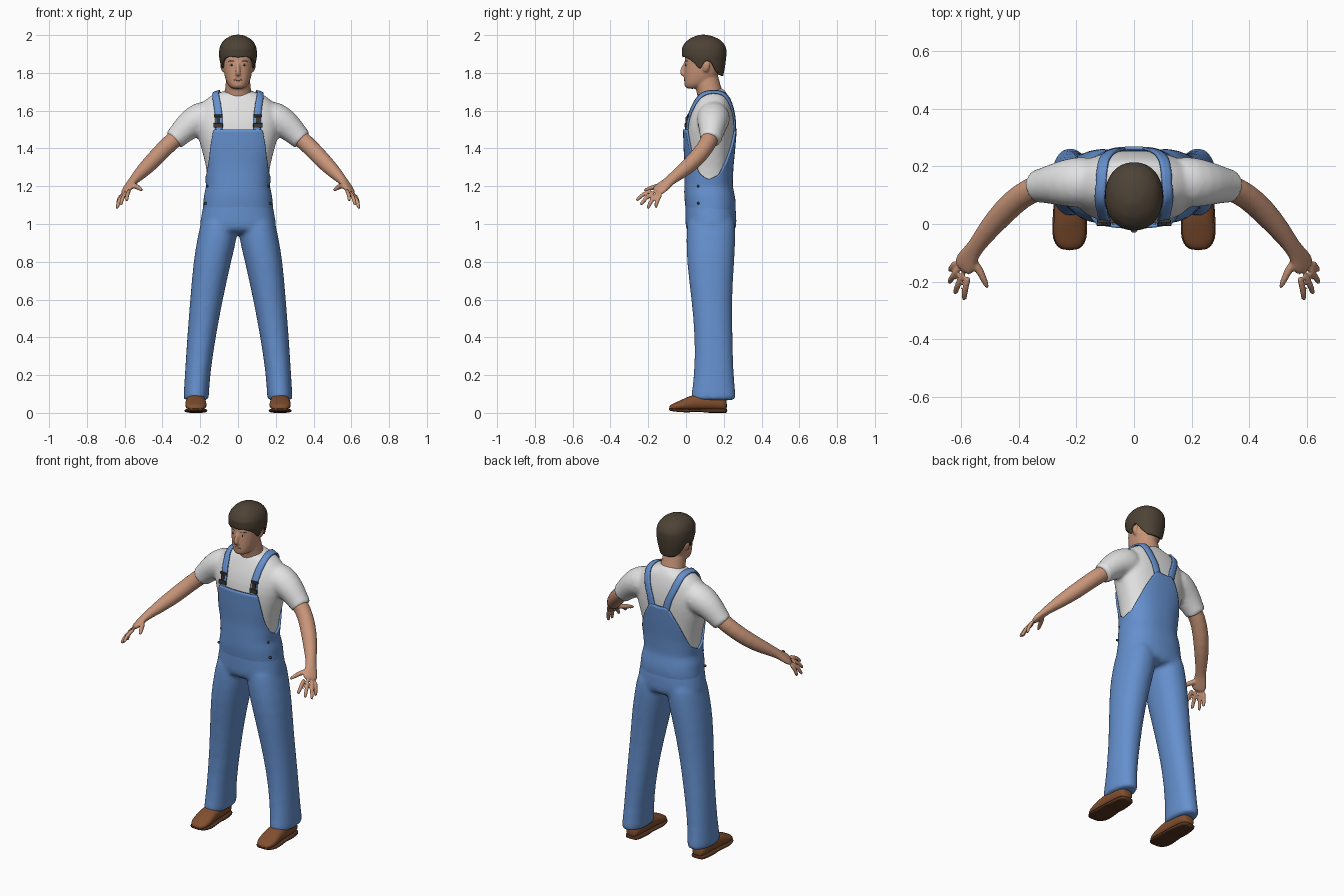
import bpy, bmesh, math
from mathutils import Vector

cube = bpy.data.objects.get("Cube")
if cube:
    bpy.data.objects.remove(cube, do_unlink=True)


def material(name, rgb):
    mat = bpy.data.materials.new(name)
    mat.use_nodes = True
    mat.diffuse_color = (*rgb, 1)
    mat.node_tree.nodes["Principled BSDF"].inputs["Base Color"].default_value = (*rgb, 1)
    return mat


SKIN = material("skin", (.58, .30, .19))
LIPS = material("lips", (.42, .17, .12))
HAIR = material("dark brown hair", (.075, .055, .036))
WHITE = material("white cotton", (.76, .76, .76))
DENIM = material("blue denim", (.13, .28, .62))
LEATHER = material("brown leather", (.22, .078, .028))
SOLE = material("dark sole", (.09, .034, .014))
METAL = material("dark metal", (.045, .04, .035))
X, Z = Vector((1, 0, 0)), Vector((0, 0, 1))


def lookup(table, key):
    """Interpolate the rows of a table sorted by their first column."""
    key = min(max(key, table[0][0]), table[-1][0])
    for a, b in zip(table, table[1:]):
        if key <= b[0]:
            t = (key - a[0]) / (b[0] - a[0])
            return [p + (q - p) * t for p, q in zip(a[1:], b[1:])]


def power(v, e):
    return math.copysign(abs(v) ** e, v)


def skin_rings(bm, rings, caps=(True, True)):
    n = len(rings[0])
    for a, b in zip(rings, rings[1:]):
        for i in range(n):
            bm.faces.new((a[i], a[(i + 1) % n], b[(i + 1) % n], b[i]))
    if caps[0]:
        bm.faces.new(rings[0][::-1])
    if caps[1]:
        bm.faces.new(rings[-1])


def tube(bm, pts, side=X, axis=None, n=12, e=1, mirror=False):
    """Loft ellipses along points (x, y, z, radius along side, other radius)."""
    for sx in ((1, -1) if mirror else (1,)):
        rings = []
        for i, p in enumerate(pts):
            c = Vector(p[:3])
            ra, rb = p[3], p[-1]
            t = axis or (Vector(pts[min(i + 1, len(pts) - 1)][:3]) - Vector(pts[max(i - 1, 0)][:3])).normalized()
            u = (side - t * side.dot(t)).normalized()
            v = t.cross(u)
            ring = []
            for k in range(n):
                a = math.tau * k / n
                q = c + u * ra * power(math.cos(a), e) + v * rb * power(math.sin(a), e)
                ring.append(bm.verts.new((q.x * sx, q.y, q.z)))
            rings.append(ring)
        skin_rings(bm, rings)


def body_rows(table, z_values, grow=0):
    """Turn (z, half width, front, back) rows into tube points."""
    rows = []
    for z in z_values:
        rx, f, b = lookup(table, z)
        rows.append((0, (f + b) / 2, z, rx + grow, (b - f) / 2 + grow))
    return rows


def finish(name, bm, mat, sub=1, voxel=0, relax=4, thick=0):
    bmesh.ops.recalc_face_normals(bm, faces=bm.faces)
    mesh = bpy.data.meshes.new(name)
    bm.to_mesh(mesh)
    bm.free()
    mesh.materials.append(mat)
    for p in mesh.polygons:
        p.use_smooth = True
    ob = bpy.data.objects.new(name, mesh)
    bpy.context.collection.objects.link(ob)
    if sub:
        ob.modifiers.new("round", 'SUBSURF').levels = sub
        ob.modifiers["round"].render_levels = sub
    if voxel:
        m = ob.modifiers.new("merge", 'REMESH')
        m.mode, m.voxel_size, m.use_smooth_shade = 'VOXEL', voxel, True
        m = ob.modifiers.new("relax", 'SMOOTH')
        m.factor, m.iterations = .5, relax
    if thick:
        m = ob.modifiers.new("thickness", 'SOLIDIFY')
        m.thickness, m.offset = thick, -1
    return ob


def panel(name, mat, table, bottom, top, grow, cols, rows, e, cap):
    """Wrap a shell round a body table between two edge heights."""
    bm = bmesh.new()
    rings = []
    for r in range(rows + 1):
        ring = []
        for c in range(cols):
            a = math.tau * c / cols
            deg = math.degrees(min(a, math.tau - a))
            lo, hi = lookup(bottom, deg)[0], lookup(top, deg)[0]
            z = lo + (hi - lo) * r / rows
            rx, f, b = lookup(table, z)
            g = grow(z)
            ring.append(bm.verts.new(((rx + g) * power(math.sin(a), e),
                                      (f + b) / 2 - ((b - f) / 2 + g) * power(math.cos(a), e), z)))
        rings.append(ring)
    skin_rings(bm, rings, (False, cap))
    return finish(name, bm, mat, thick=.012)


def block(name, mat, at, size, ball=False):
    bm = bmesh.new()
    if ball:
        bmesh.ops.create_uvsphere(bm, u_segments=16, v_segments=10, radius=.5)
    else:
        bmesh.ops.create_cube(bm, size=1)
    bmesh.ops.scale(bm, vec=size, verts=bm.verts)
    bmesh.ops.translate(bm, vec=at, verts=bm.verts)
    ob = finish(name, bm, mat, sub=0)
    if not ball:
        for p in ob.data.polygons:
            p.use_smooth = False
        m = ob.modifiers.new("bevel", 'BEVEL')
        m.width, m.segments = .003, 2


def front_y(ob, x, z):
    """Depth of an object's front surface."""
    bpy.context.view_layer.update()
    ev = ob.evaluated_get(bpy.context.evaluated_depsgraph_get())
    hit, loc, _, _ = ev.ray_cast((x, -1, z), (0, 1, 0))
    return loc.y if hit else 0


TORSO = [(.9, .205, .008, .255), (1, .2, 0, .265), (1.1, .18, 0, .26), (1.2, .158, .002, .236),
         (1.3, .168, .004, .24), (1.4, .195, -.002, .25), (1.5, .225, -.005, .258),
         (1.58, .225, .014, .253), (1.64, .195, .04, .24), (1.68, .145, .06, .224), (1.705, .1, .075, .212)]

# Shirt: trunk, sleeves and collar merged
bm = bmesh.new()
tube(bm, body_rows(TORSO, (1.12, 1.2, 1.3, 1.4, 1.5, 1.58, 1.64, 1.68, 1.705)), axis=Z, n=24, e=.85)
tube(bm, [(.12, .148, 1.575, .09), (.2, .145, 1.56, .094), (.26, .14, 1.525, .08),
          (.315, .134, 1.468, .063), (.337, .13, 1.446, .06), (.342, .129, 1.441, .058)], Vector((0, 1, 0)), mirror=True)
tube(bm, [(0, .142, 1.65, .1, .085), (0, .134, 1.69, .088, .076), (0, .129, 1.71, .082, .07)], n=20)
shirt = finish("shirt", bm, WHITE, voxel=.011)

# Trousers: hips and legs merged
bm = bmesh.new()
tube(bm, body_rows(TORSO, (.94, 1, 1.1, 1.2), .005), axis=Z, n=24, e=.85)
LEG = [(.065, .222, .067, .022, .268), (.075, .222, .068, .024, .267), (.2, .215, .067, .043, .252),
       (.4, .194, .076, .047, .248), (.6, .167, .087, .028, .243), (.8, .137, .101, .002, .257),
       (.93, .109, .106, 0, .264), (1.0, .1, .1, .004, .262), (1.06, .095, .085, .02, .25)]
tube(bm, [(x, (f + b) / 2, z, rx, (b - f) / 2) for z, x, rx, f, b in LEG], axis=Z, n=20, e=.92, mirror=True)
finish("trousers", bm, DENIM, voxel=.011, relax=5)

# Bib: high in front, low under the arms, tapering up the back
panel("bib", DENIM, TORSO, [(0, 1.02), (180, 1.02)],
      [(0, 1.5), (31, 1.5), (34, 1.46), (50, 1.345), (70, 1.265), (90, 1.235), (112, 1.26),
       (135, 1.34), (155, 1.43), (170, 1.51), (180, 1.5)],
      lambda z: -.006 + .017 * min(1, (z - 1.02) / .13), 96, 16, .85, False)

# Shoulder straps draped over the shirt
STRAP = [(.105, -.01, 1.48), (.103, .005, 1.57), (.112, .04, 1.64), (.122, .08, 1.69), (.118, .14, 1.71),
         (.11, .2, 1.69), (.09, .24, 1.62), (.062, .255, 1.55), (.038, .26, 1.46)]
bm = bmesh.new()
for s in (1, -1):
    rows = []
    for a, b in zip(STRAP, STRAP[1:]):
        for k in range(5):
            p = Vector(a).lerp(Vector(b), k / 5)
            rows.append([bm.verts.new((s * (p.x + w), p.y, p.z)) for w in (-.02, -.007, .007, .02)])
    for a, b in zip(rows, rows[1:]):
        for i in range(3):
            bm.faces.new((a[i], a[i + 1], b[i + 1], b[i]))
straps = finish("shoulder_straps", bm, DENIM, sub=0)
m = straps.modifiers.new("drape", 'SHRINKWRAP')
m.target, m.wrap_mode, m.offset = shirt, 'OUTSIDE_SURFACE', .008
m = straps.modifiers.new("thickness", 'SOLIDIFY')
m.thickness, m.offset = .009, 0

# Buckles and side buttons
for s, label in ((1, "left"), (-1, "right")):
    for part, z, w, h in (("slide", 1.572, .046, .014), ("link", 1.55, .02, .036), ("clasp", 1.522, .05, .024)):
        block(f"{label}_buckle_{part}", METAL, (s * .105, front_y(shirt, s * .105, z) - .015, z), (w, .012, h))
    for z, x in ((1.2, .155), (1.11, .172)):
        block(f"{label}_side_button", METAL, (s * x, .065, z), (.025, .014, .014), True)

# Arms and hands
bm = bmesh.new()
ACROSS = Vector((-.05, -.055, .025)).normalized()
tube(bm, [(.25, .14, 1.52, .05), (.33, .13, 1.455, .048), (.39, .1, 1.4, .046), (.45, .045, 1.335, .046),
          (.51, -.025, 1.275, .038), (.55, -.08, 1.235, .03, .026), (.568, -.105, 1.212, .036, .022),
          (.585, -.135, 1.188, .045, .019), (.597, -.16, 1.167, .042, .015)], ACROSS, mirror=True)
for t, tip in ((-.034, (.638, -.162, 1.085)), (-.011, (.643, -.205, 1.08)),
               (.011, (.622, -.243, 1.1)), (.034, (.59, -.265, 1.123))):
    k, tip = Vector((.594, -.153, 1.172)) + ACROSS * t, Vector(tip)
    mid = k.lerp(tip, .55) + Vector((.006, -.006, .006))
    tube(bm, [(*k, .012), (*mid, .0125), (*k.lerp(tip, .9), .011), (*tip, .007)], ACROSS, n=8, mirror=True)
tube(bm, [(.572, -.11, 1.208, .016), (.538, -.155, 1.2, .016), (.52, -.195, 1.188, .013),
          (.506, -.226, 1.176, .008)], Z, n=8, mirror=True)
finish("arms", bm, SKIN, voxel=.006, relax=2)

# Head, neck, nose, brow ridge and ears merged
HEAD = [(1.715, .03, .002, .06), (1.73, .05, -.008, .11), (1.76, .066, -.011, .155), (1.8, .075, -.01, .178),
        (1.85, .08, -.008, .187), (1.9, .082, -.006, .19), (1.94, .075, .008, .18), (1.97, .05, .035, .15)]
bm = bmesh.new()
tube(bm, body_rows(HEAD, [r[0] for r in HEAD]), axis=Z, n=24, e=.9)
tube(bm, [(0, .135, 1.64, .08, .072), (0, .128, 1.69, .072, .068), (0, .112, 1.74, .066, .066),
          (0, .1, 1.8, .064, .07)], n=20)
tube(bm, [(0, 0, 1.862, .008), (0, -.014, 1.83, .01), (0, -.026, 1.802, .015, .012), (0, -.012, 1.784, .015, .01)])
tube(bm, [(x, .004 + abs(x) * .25, 1.863, .011) for x in (-.05, -.025, 0, .025, .05)], Z)
tube(bm, [(0, .004, 1.728, .028, .016), (0, .004, 1.742, .024, .014)])
tube(bm, [(.078, .105, 1.803, .006, .01), (.083, .106, 1.82, .009, .017), (.086, .11, 1.845, .01, .022),
          (.085, .112, 1.862, .007, .015)], axis=Z, mirror=True)
head = finish("head", bm, SKIN, voxel=.006, relax=3)

# Hair shell with fringe, sideburns and nape
panel("hair", HAIR, [(1.78, .074, .02, .196), (1.84, .092, -.004, .208), (1.89, .101, -.021, .214),
                     (1.93, .099, -.023, .214), (1.96, .087, -.006, .2), (1.985, .063, .024, .168),
                     (2.003, .02, .07, .115)],
      [(0, 1.882), (25, 1.887), (48, 1.872), (62, 1.85), (72, 1.822), (80, 1.825), (88, 1.862), (105, 1.862),
       (118, 1.815), (140, 1.787), (180, 1.782)], [(0, 2.003), (180, 2.003)],
      lambda z: 0, 60, 12, .92, True)

# Eyes, eyebrows and mouth
brows, mouth = bmesh.new(), bmesh.new()
for s, label in ((1, "left"), (-1, "right")):
    y = front_y(head, s * .033, 1.842)
    block(f"{label}_eye", WHITE, (s * .033, y + .001, 1.842), (.024, .009, .01), True)
    block(f"{label}_iris", METAL, (s * .033, y - .002, 1.842), (.01, .007, .01), True)
    tube(brows, [(s * x, front_y(head, s * x, z) + .001, z, .0035) for x, z in ((.014, 1.86), (.035, 1.865), (.053, 1.859))], Z, n=8)
tube(mouth, [(x, front_y(head, x, 1.763) + .001, 1.763, r, .004)
             for x, r in ((-.025, .002), (-.012, .006), (0, .0065), (.012, .006), (.025, .002))], Z, n=8)
finish("eyebrows", brows, HAIR)
finish("mouth", mouth, LIPS)

# Shoes: uppers and soles share the same plan
PLAN = [(.217, .026, .06), (.205, .042, .085), (.15, .05, .1), (.08, .052, .105), (.02, .056, .092),
        (-.03, .059, .066), (-.07, .05, .05), (-.09, .024, .036)]
upper, sole = bmesh.new(), bmesh.new()
tube(upper, [(.223, y, (top + .012) / 2, w, (top - .012) / 2) for y, w, top in PLAN],
     axis=Vector((0, -1, 0)), n=16, e=.85, mirror=True)
heights = [(-.09, .012, .026), (-.05, .004, .02), (.02, .002, .02), (.08, .008, .022), (.1, 0, .022), (.22, 0, .022)]
pts = []
for y in (.219, .205, .15, .1, .08, .02, -.03, -.07, -.092):
    w = lookup(PLAN[::-1], y)[0]
    lo, hi = lookup(heights, y)
    pts.append((.223, y, (lo + hi) / 2, w + .004, (hi - lo) / 2))
tube(sole, pts, axis=Vector((0, -1, 0)), n=16, e=.45, mirror=True)
finish("shoe_uppers", upper, LEATHER)
finish("shoe_soles", sole, SOLE)
